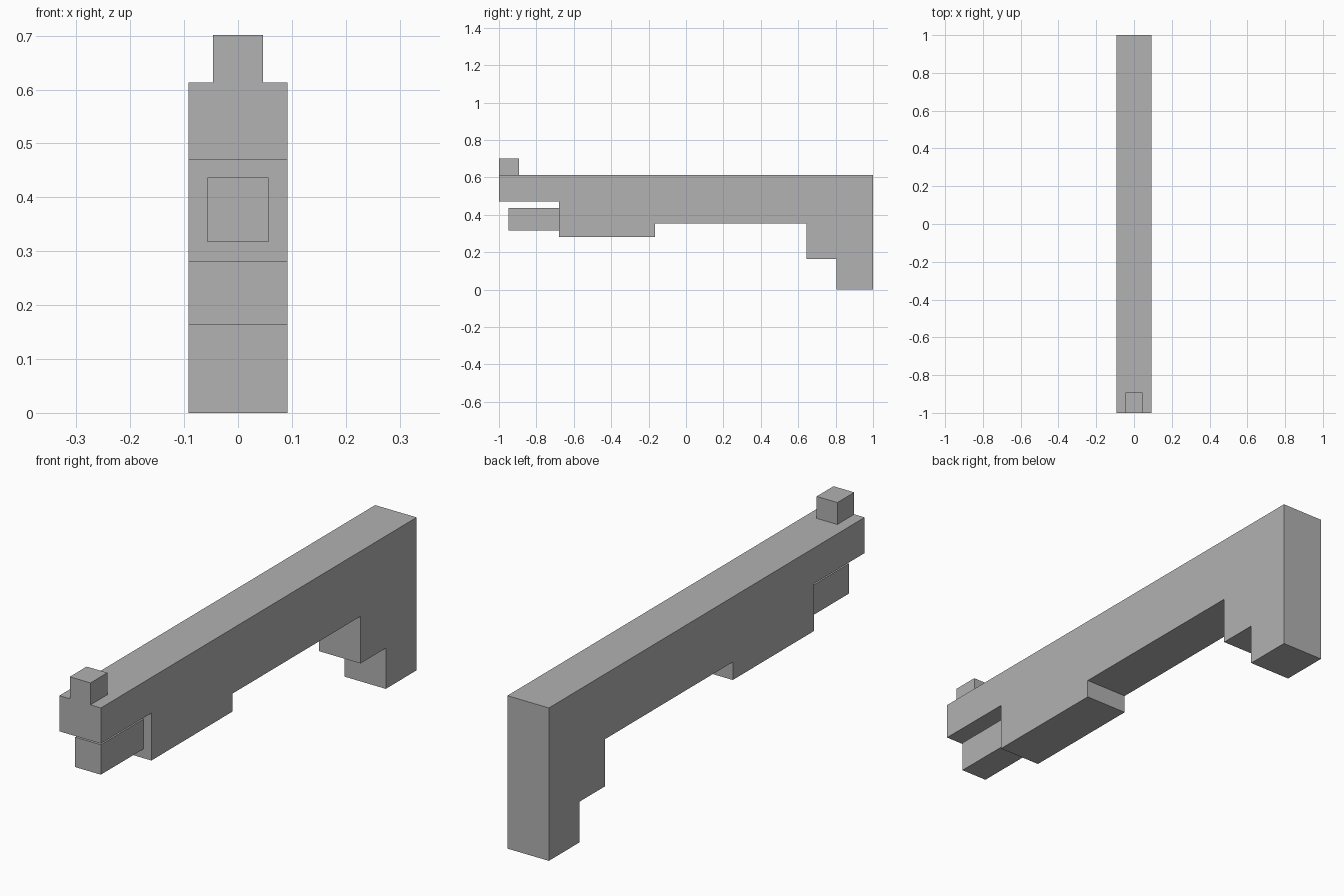
import bpy
import bmesh

cube = bpy.data.objects.get("Cube")
if cube:
    bpy.data.objects.remove(cube, do_unlink=True)

# Single plain grey
grey = bpy.data.materials.new("plain grey")
grey.use_nodes = True
GREY = (0.445, 0.445, 0.445, 1)
grey.diffuse_color = GREY
grey.node_tree.nodes["Principled BSDF"].inputs["Base Color"].default_value = GREY


def extruded_part(name, outline, width):
    """Extrude a (y, z) side outline across x, centred on x = 0."""
    bm = bmesh.new()
    face = bm.faces.new([bm.verts.new((-width / 2, y, z)) for y, z in outline])
    result = bmesh.ops.extrude_face_region(bm, geom=[face])
    moved = [v for v in result["geom"] if isinstance(v, bmesh.types.BMVert)]
    bmesh.ops.translate(bm, verts=moved, vec=(width, 0, 0))
    bmesh.ops.recalc_face_normals(bm, faces=bm.faces)
    mesh = bpy.data.meshes.new(name)
    bm.to_mesh(mesh)
    bm.free()
    mesh.materials.append(grey)
    obj = bpy.data.objects.new(name, mesh)
    bpy.context.collection.objects.link(obj)
    return obj


def block(name, y0, y1, z0, z1, width):
    return extruded_part(name, [(y0, z0), (y1, z0), (y1, z1), (y0, z1)], width)


# Long body with stepped underside and rear stock
extruded_part("body", [
    (-1, 0.613), (-1, 0.47), (-0.68, 0.47), (-0.68, 0.28),
    (-0.165, 0.28), (-0.165, 0.352), (0.645, 0.352), (0.645, 0.163),
    (0.805, 0.163), (0.805, 0), (1, 0), (1, 0.613),
], 0.184)

# Narrow lower bar at the front, and the raised block on top
block("lower_bar", -0.95, -0.68, 0.317, 0.437, 0.114)
block("front_sight", -1, -0.893, 0.613, 0.701, 0.092)
